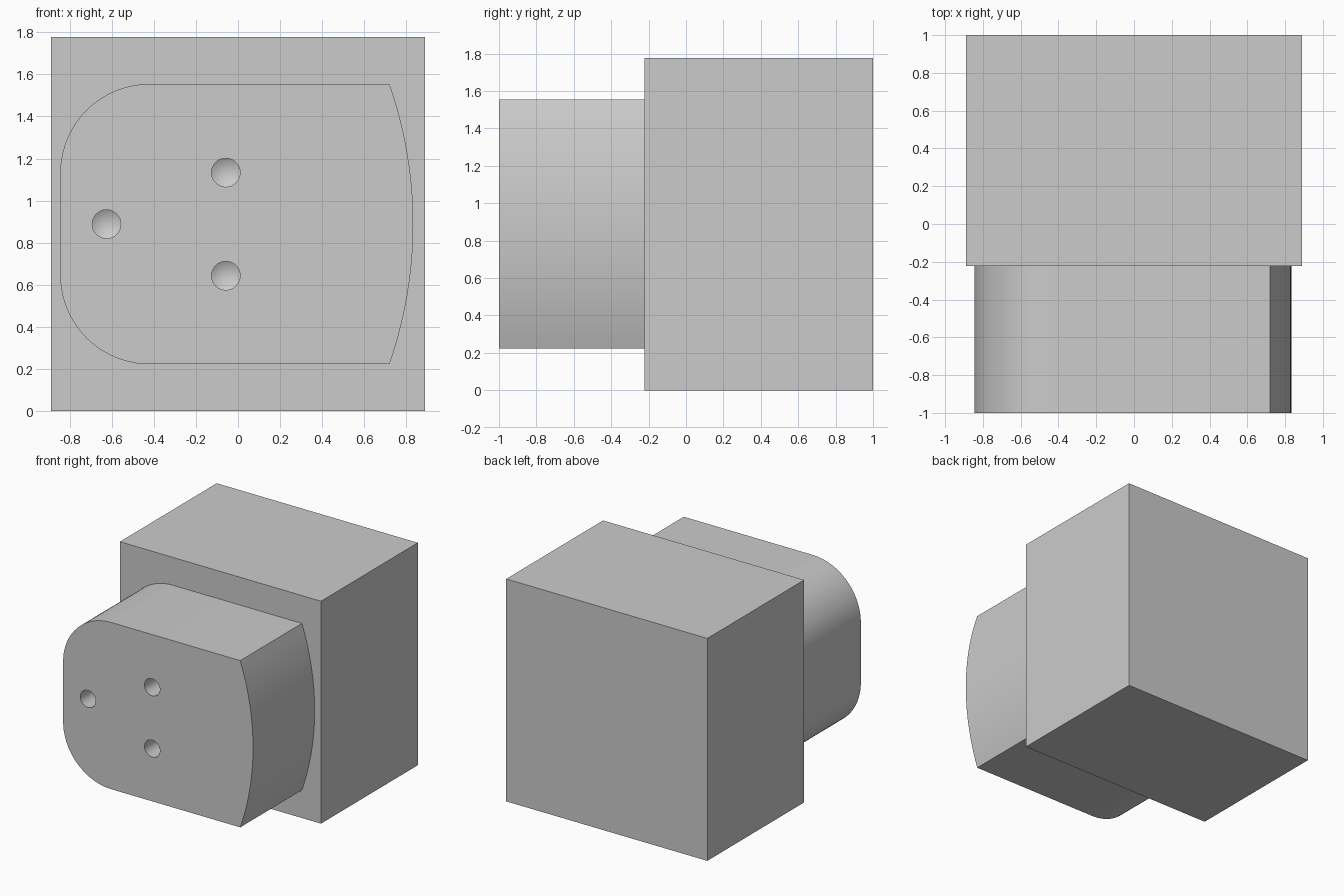
import bpy, bmesh, math
from mathutils import Matrix, Vector

cube = bpy.data.objects.get("Cube")
if cube:
    bpy.data.objects.remove(cube, do_unlink=True)

# One flat grey for everything
grey = bpy.data.materials.new("light_grey")
grey.use_nodes = True
colour = (0.6, 0.6, 0.6, 1)
grey.diffuse_color = colour
grey.node_tree.nodes["Principled BSDF"].inputs["Base Color"].default_value = colour

WIDTH, HEIGHT = 1.777, 1.777
FRONT, STEP, BACK = -1.0, -0.222, 1.0
MID = HEIGHT / 2


def make_object(name, bm):
    bmesh.ops.recalc_face_normals(bm, faces=bm.faces)
    mesh = bpy.data.meshes.new(name)
    bm.to_mesh(mesh)
    bm.free()
    mesh.materials.append(grey)
    obj = bpy.data.objects.new(name, mesh)
    bpy.context.collection.objects.link(obj)
    return obj


def arc(cx, cz, radius, start, end, steps):
    angles = [math.radians(start + (end - start) * i / steps) for i in range(steps + 1)]
    return [(cx + radius * math.cos(a), cz + radius * math.sin(a)) for a in angles]


# Rear block
bm = bmesh.new()
bmesh.ops.create_cube(bm, size=1)
bmesh.ops.scale(bm, vec=(WIDTH, BACK - STEP, HEIGHT), verts=bm.verts)
bmesh.ops.translate(bm, vec=(0, (BACK + STEP) / 2, MID), verts=bm.verts)
make_object("rear_block", bm)

# Front boss: two rounded corners on the right, one shallow bow on the left
left, edge, bow = -0.845, 0.72, 0.833
half, corner = 0.666, 0.425
sag = bow - edge
bow_radius = (half ** 2 + sag ** 2) / (2 * sag)
spread = math.degrees(math.asin(half / bow_radius))
profile = arc(bow - bow_radius, MID, bow_radius, -spread, spread, 20)
profile += arc(left + corner, MID + half - corner, corner, 90, 180, 20)
profile += arc(left + corner, MID - half + corner, corner, 180, 270, 20)

bm = bmesh.new()
face = bm.faces.new([bm.verts.new((x, FRONT, z)) for x, z in profile])
extruded = bmesh.ops.extrude_face_region(bm, geom=[face], use_keep_orig=True)
moved = [g for g in extruded["geom"] if isinstance(g, bmesh.types.BMVert)]
bmesh.ops.translate(bm, vec=(0, STEP - FRONT + 0.01, 0), verts=moved)
boss = make_object("front_boss", bm)

# Drilled holes with pointed ends
HOLE_RADIUS, DEPTH, TIP = 0.068, 0.3, 0.04
bm = bmesh.new()
for x, z in ((-0.625, MID), (-0.058, MID + 0.245), (-0.058, MID - 0.245)):
    place = Matrix.Translation((x, FRONT, z)) @ Matrix.Rotation(math.pi / 2, 4, "X")
    drill = bmesh.ops.create_cone(bm, cap_ends=True, segments=32, radius1=HOLE_RADIUS,
                                  radius2=HOLE_RADIUS, depth=2 * DEPTH, matrix=place)
    caps = {f for v in drill["verts"] for f in v.link_faces if len(f.verts) > 4}
    inner = max(caps, key=lambda f: f.calc_center_median().y)
    poked = bmesh.ops.poke(bm, faces=[inner])
    poked["verts"][0].co += Vector((0, TIP, 0))
cutter = make_object("hole_cutter", bm)
cutter.hide_render = True

cut = boss.modifiers.new("holes", "BOOLEAN")
cut.operation = "DIFFERENCE"
cut.solver = "EXACT"
cut.object = cutter
bpy.ops.object.select_all(action="DESELECT")
boss.select_set(True)
bpy.context.view_layer.objects.active = boss
bpy.ops.object.modifier_apply(modifier=cut.name)
bpy.data.objects.remove(cutter, do_unlink=True)
bpy.ops.object.shade_smooth_by_angle(angle=math.radians(25))
